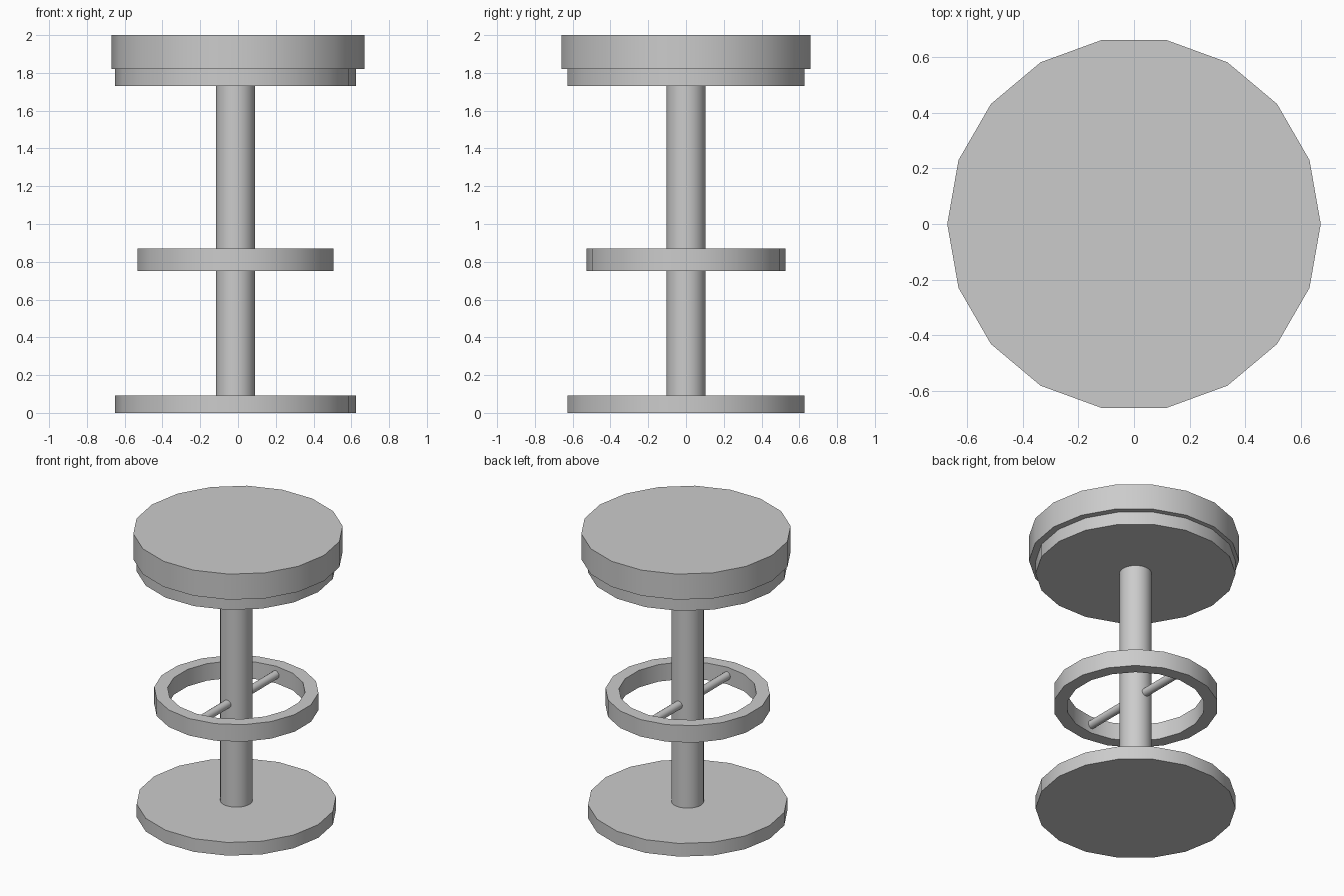
import bpy, bmesh
from math import radians, pi, cos, sin

if "Cube" in bpy.data.objects:
    bpy.data.objects.remove(bpy.data.objects["Cube"])

CX = -0.013  # stand sits slightly off the seat centre


def finish(obj, name):
    obj.name = name
    bpy.ops.object.select_all(action='DESELECT')
    obj.select_set(True)
    bpy.context.view_layer.objects.active = obj
    bpy.ops.object.shade_smooth_by_angle(angle=radians(30))
    return obj


def lathe(name, profile, sides, x=0.0, start=0.0, closed=False):
    """Revolve (radius, z) points about z; an open profile gets end caps."""
    bm = bmesh.new()
    rings = [[bm.verts.new((r * cos(start + 2 * pi * i / sides),
                            r * sin(start + 2 * pi * i / sides), z))
              for i in range(sides)] for r, z in profile]
    pairs = list(zip(rings, rings[1:]))
    if closed:
        pairs.append((rings[-1], rings[0]))
    else:
        bm.faces.new(rings[0])
        bm.faces.new(rings[-1])
    for a, b in pairs:
        for i in range(sides):
            j = (i + 1) % sides
            bm.faces.new((a[i], a[j], b[j], b[i]))
    bmesh.ops.recalc_face_normals(bm, faces=bm.faces)
    mesh = bpy.data.meshes.new(name)
    bm.to_mesh(mesh)
    bm.free()
    obj = bpy.data.objects.new(name, mesh)
    bpy.context.collection.objects.link(obj)
    obj.location.x = x
    return finish(obj, name)


# Seat cushion and its support plate
lathe("seat_cushion", [(0.67, 1.82), (0.67, 2.0)], 18)
lathe("seat_plate", [(0.638, 1.73), (0.638, 1.82)], 18, CX)

# Floor base and central column
lathe("base", [(0.638, 0.0), (0.638, 0.093)], 18, CX)
lathe("column", [(0.103, 0.093), (0.103, 1.73)], 32, CX)

# Footrest ring, with a corner pointing along y
lathe("footrest_ring", [(0.526, 0.75), (0.526, 0.87), (0.44, 0.87), (0.44, 0.75)],
      18, CX, pi / 2, closed=True)

# Rod through the column joining both sides of the ring
bpy.ops.mesh.primitive_cylinder_add(vertices=16, radius=0.028, depth=0.9,
                                    location=(CX, 0, 0.81), rotation=(pi / 2, 0, 0))
finish(bpy.context.object, "footrest_rod")
